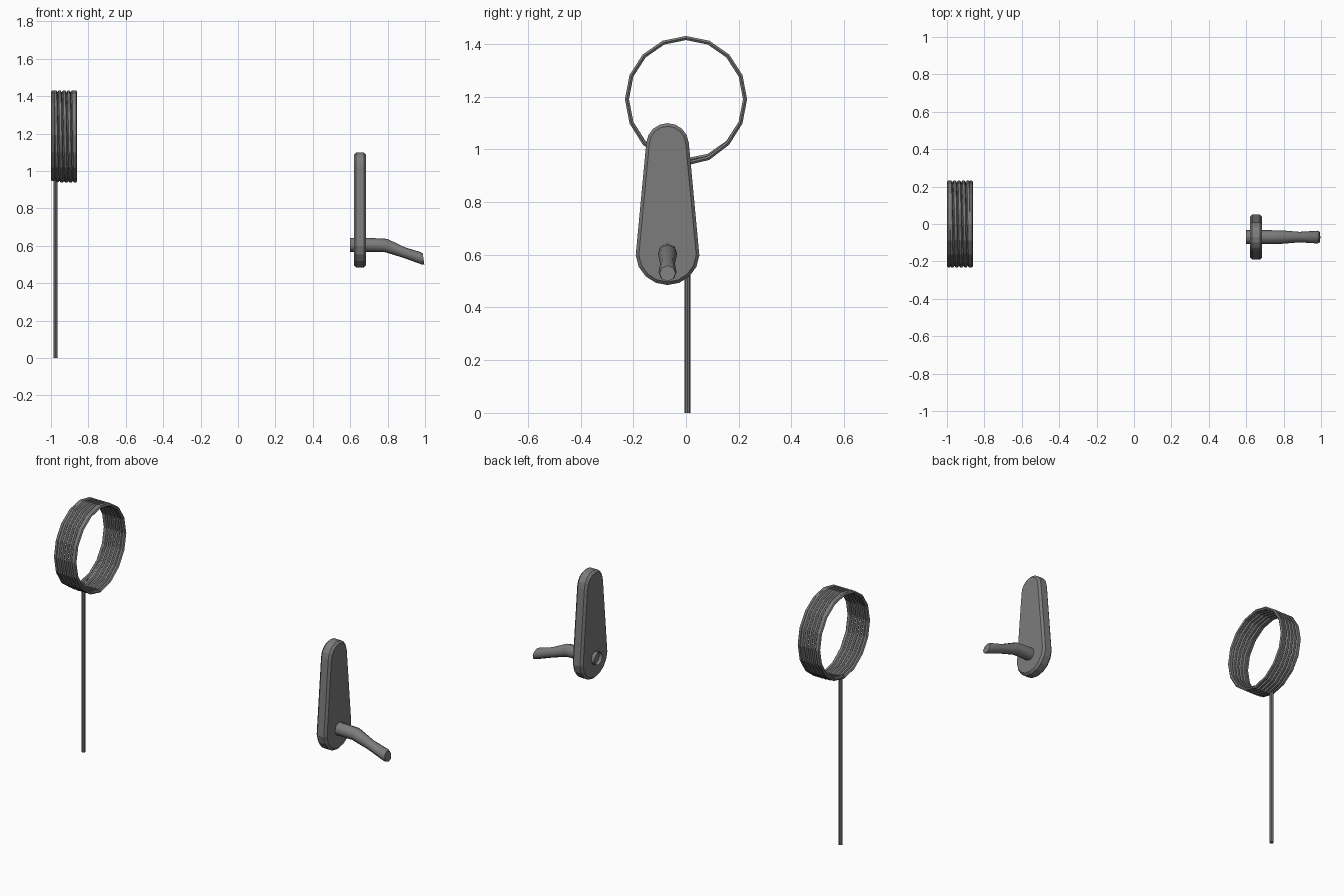
import bpy, bmesh
from math import sin, cos, pi, radians
from mathutils import Vector

if "Cube" in bpy.data.objects:
    bpy.data.objects.remove(bpy.data.objects["Cube"])

grey = bpy.data.materials.new("dark_grey")
grey.diffuse_color = (0.2, 0.2, 0.2, 1)
grey.use_nodes = True
grey.node_tree.nodes["Principled BSDF"].inputs["Base Color"].default_value = grey.diffuse_color


def make_object(name, bm):
    bmesh.ops.recalc_face_normals(bm, faces=bm.faces)
    mesh = bpy.data.meshes.new(name)
    bm.to_mesh(mesh)
    bm.free()
    mesh.materials.append(grey)
    obj = bpy.data.objects.new(name, mesh)
    bpy.context.collection.objects.link(obj)
    return obj


def loft(name, rings, cap_start=True, cap_end=True):
    bm = bmesh.new()
    loops = [[bm.verts.new(p) for p in ring] for ring in rings]
    for a, b in zip(loops, loops[1:]):
        for i in range(len(a)):
            j = (i + 1) % len(a)
            bm.faces.new((a[i], a[j], b[j], b[i]))
    if cap_start:
        bm.faces.new(loops[0])
    if cap_end:
        bm.faces.new(loops[-1])
    return make_object(name, bm)


# Coiled rope: 16 points per turn, first and last turns lie flat, sagging at the bottom
SIDES, TURNS = 16, 7
rings = []
for i in range(SIDES * TURNS + 1):
    a = -pi / 2 + 2 * pi * i / SIDES
    turn = min(max(i / SIDES - 1, 0), TURNS - 2)
    x = -0.989 + 0.118 * turn / (TURNS - 2)
    sag = 0.012 * max(0, -sin(a)) ** 4 * min(1, i / 40)
    out = Vector((0, cos(a), sin(a)))
    centre = Vector((x, 0.224 * cos(a), 1.19 + 0.232 * sin(a) - sag))
    rings.append([centre + 0.0115 * cos(pi * k / 3) * Vector((1, 0, 0))
                  + 0.009 * sin(pi * k / 3) * out for k in range(6)])
loft("rope_coil", rings)

# Hanging rope end
loft("hanging_rope", [[(-0.976 + 0.011 * cos(pi * k / 4), 0.006 + 0.011 * sin(pi * k / 4), z)
                       for k in range(8)] for z in (0, 0.96)])

# Crank arm: tapered plate with rounded ends and bevelled rims
Y = -0.07


def arm_ring(x, inset):
    pts = []
    for z, r, start in ((1.018, 0.081, 4), (0.606, 0.121, 184)):
        for k in range(9):
            a = radians(start + k * 172 / 8)
            pts.append((x, Y + (r - inset) * cos(a), z + (r - inset) * sin(a)))
    return pts


loft("crank_arm", [arm_ring(0.62, 0.012), arm_ring(0.632, 0),
                   arm_ring(0.673, 0), arm_ring(0.685, 0.012)])

# Bent handle: eight-sided, open where it pokes through the back of the arm
path = [(0.60, 0.605, 0.037, 0), (0.70, 0.605, 0.037, 0), (0.79, 0.602, 0.036, 12),
        (0.885, 0.565, 0.028, 15), (0.98, 0.533, 0.034, -8), (0.992, 0.529, 0.030, -8)]
handle = []
for x, z, r, tilt in path:
    t = radians(tilt)
    handle.append([(x + r * sin(a) * sin(t), Y + r * cos(a), z + r * sin(a) * cos(t))
                   for a in (2 * pi * k / 8 for k in range(8))])
handle_obj = loft("crank_handle", handle, cap_start=False)

# Smooth the rounded handle
bpy.context.view_layer.objects.active = handle_obj
handle_obj.select_set(True)
bpy.ops.object.shade_smooth_by_angle(angle=radians(50))
